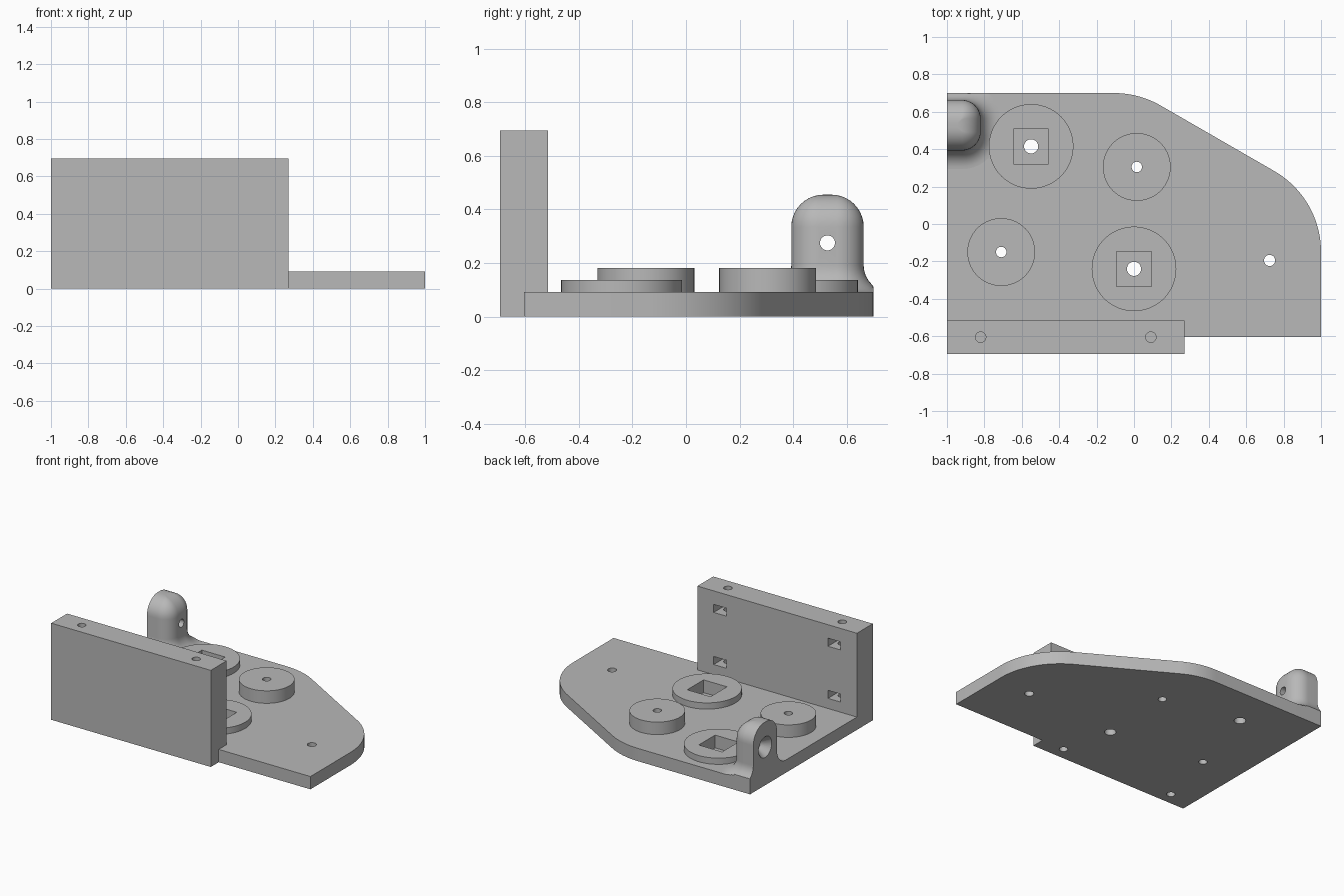
import bpy, bmesh, math
from mathutils import Vector, Matrix

cube = bpy.data.objects.get("Cube")
if cube:
    bpy.data.objects.remove(cube, do_unlink=True)

grey = bpy.data.materials.new("plain grey")
grey.use_nodes = True
colour = (0.48, 0.48, 0.48, 1)
grey.diffuse_color = colour
grey.node_tree.nodes["Principled BSDF"].inputs["Base Color"].default_value = colour


def make(name, bm):
    bmesh.ops.recalc_face_normals(bm, faces=bm.faces)
    mesh = bpy.data.meshes.new(name)
    bm.to_mesh(mesh)
    bm.free()
    mesh.materials.append(grey)
    obj = bpy.data.objects.new(name, mesh)
    bpy.context.collection.objects.link(obj)
    return obj


def loft(name, rings):
    """Skin a stack of closed rings and cap both ends."""
    bm = bmesh.new()
    loops = [[bm.verts.new(p) for p in ring] for ring in rings]
    n = len(loops[0])
    for a, b in zip(loops, loops[1:]):
        for i in range(n):
            j = (i + 1) % n
            bm.faces.new((a[i], a[j], b[j], b[i]))
    bm.faces.new(loops[0])
    bm.faces.new(loops[-1])
    return make(name, bm)


def box(name, low, high):
    low, high = Vector(low), Vector(high)
    bm = bmesh.new()
    bmesh.ops.create_cube(bm, size=1, matrix=Matrix.Translation((low + high) / 2)
                          @ Matrix.Diagonal((*(high - low), 1)))
    return make(name, bm)


def cylinder(name, x, y, radius, z0, z1, segments=64):
    bm = bmesh.new()
    bmesh.ops.create_cone(bm, cap_ends=True, segments=segments, radius1=radius, radius2=radius,
                          depth=z1 - z0, matrix=Matrix.Translation((x, y, (z0 + z1) / 2)))
    return make(name, bm)


def cut(targets, cutter):
    for obj in targets:
        mod = obj.modifiers.new("cut", 'BOOLEAN')
        mod.operation, mod.solver, mod.object = 'DIFFERENCE', 'EXACT', cutter
        bpy.context.view_layer.objects.active = obj
        bpy.ops.object.modifier_apply(modifier=mod.name)
    bpy.data.objects.remove(cutter, do_unlink=True)


def arc(cx, cy, r, start, end, steps):
    angles = [math.radians(start + (end - start) * i / steps) for i in range(steps + 1)]
    return [(cx + r * math.cos(a), cy + r * math.sin(a)) for a in angles]


TOP = 0.092      # top of the base plate
WALL_END = 0.27

# Base plate with two rounded corners, notched for the wall
outline = [(-1, -0.515), (WALL_END, -0.515), (WALL_END, -0.605), (1, -0.605)]
outline += arc(0.5, -0.15, 0.5, 0, 60, 20) + arc(-0.107, 0.2, 0.5, 60, 90, 10) + [(-1, 0.7)]
plate = loft("base_plate", [[(x, y, z) for x, y in outline] for z in (0, TOP)])

# Upright wall with screw holes and nut slots
wall = box("upright_wall", (-1, -0.695, 0), (WALL_END, -0.515, 0.695))
for x in (-0.82, 0.09):
    cut([wall], cylinder("screw_hole", x, -0.605, 0.028, 0.45, 0.75, 32))
    cut([wall], cylinder("screw_hole", x, -0.605, 0.028, -0.05, 0.32, 32))
    for z in (0.165, 0.54):
        cut([wall], box("nut_slot", (x - 0.05, -0.66, z), (x + 0.05, -0.45, z + 0.058)))

# Low wide bosses with a square pocket and a through hole
parts = [plate, wall]
for name, x, y in (("back_pocket_boss", -0.55, 0.415), ("front_pocket_boss", 0, -0.24)):
    boss = cylinder(name, x, y, 0.226, TOP, 0.137, 96)
    pair = [plate, boss]
    cut(pair, box("pocket", (x - 0.093, y - 0.093, 0.045), (x + 0.093, y + 0.093, 0.3)))
    cut(pair, cylinder("hole", x, y, 0.038, -0.1, 0.3, 32))
    parts.append(boss)

# Taller narrow bosses
for name, x, y in (("back_round_boss", 0.015, 0.305), ("side_round_boss", -0.71, -0.15)):
    boss = cylinder(name, x, y, 0.181, TOP, 0.182, 96)
    cut([plate, boss], cylinder("hole", x, y, 0.028, -0.1, 0.3, 32))
    parts.append(boss)

# Lone hole in the plate
cut([plate], cylinder("hole", 0.725, -0.195, 0.03, -0.1, 0.3, 32))

# Lug: flared foot, straight shaft, domed top
FLARE, DOME, HEIGHT = 0.1, 0.12, 0.455


def lug_ring(z, offset):
    x, y0, y1 = -0.82 + offset, 0.393 - offset, 0.663 + offset
    r = max(0.1 + offset, 0.004)
    ring = [(-1, y0)] + arc(x - r, y0 + r, r, -90, 0, 10)
    ring += arc(x - r, y1 - r, r, 0, 90, 10) + [(-1, y1)]
    return [(px, min(py, 0.7), z) for px, py in ring]


steps = [math.radians(a) for a in range(0, 91, 9)]
rings = [lug_ring(TOP + FLARE * (1 - math.cos(a)), FLARE * (1 - math.sin(a))) for a in steps]
rings += [lug_ring(HEIGHT - DOME * (1 - math.sin(a)), -DOME * (1 - math.cos(a))) for a in steps]
lug = loft("mounting_lug", rings)
parts.append(lug)

# Cross hole through the lug, countersunk on the outer face
for radius1, radius2, x0, x1 in ((0.028, 0.028, -1.1, -0.6), (0.09, 0.02, -1.02, -0.93)):
    bm = bmesh.new()
    bmesh.ops.create_cone(bm, cap_ends=True, segments=32, radius1=radius1, radius2=radius2,
                          depth=x1 - x0, matrix=Matrix.Translation(((x0 + x1) / 2, 0.528, 0.275))
                          @ Matrix.Rotation(math.pi / 2, 4, 'Y'))
    cut([lug], make("cross_hole", bm))

# Smooth the curves, keep the edges crisp
bpy.ops.object.select_all(action='DESELECT')
for obj in parts:
    obj.select_set(True)
bpy.context.view_layer.objects.active = plate
bpy.ops.object.shade_smooth_by_angle(angle=math.radians(30))
